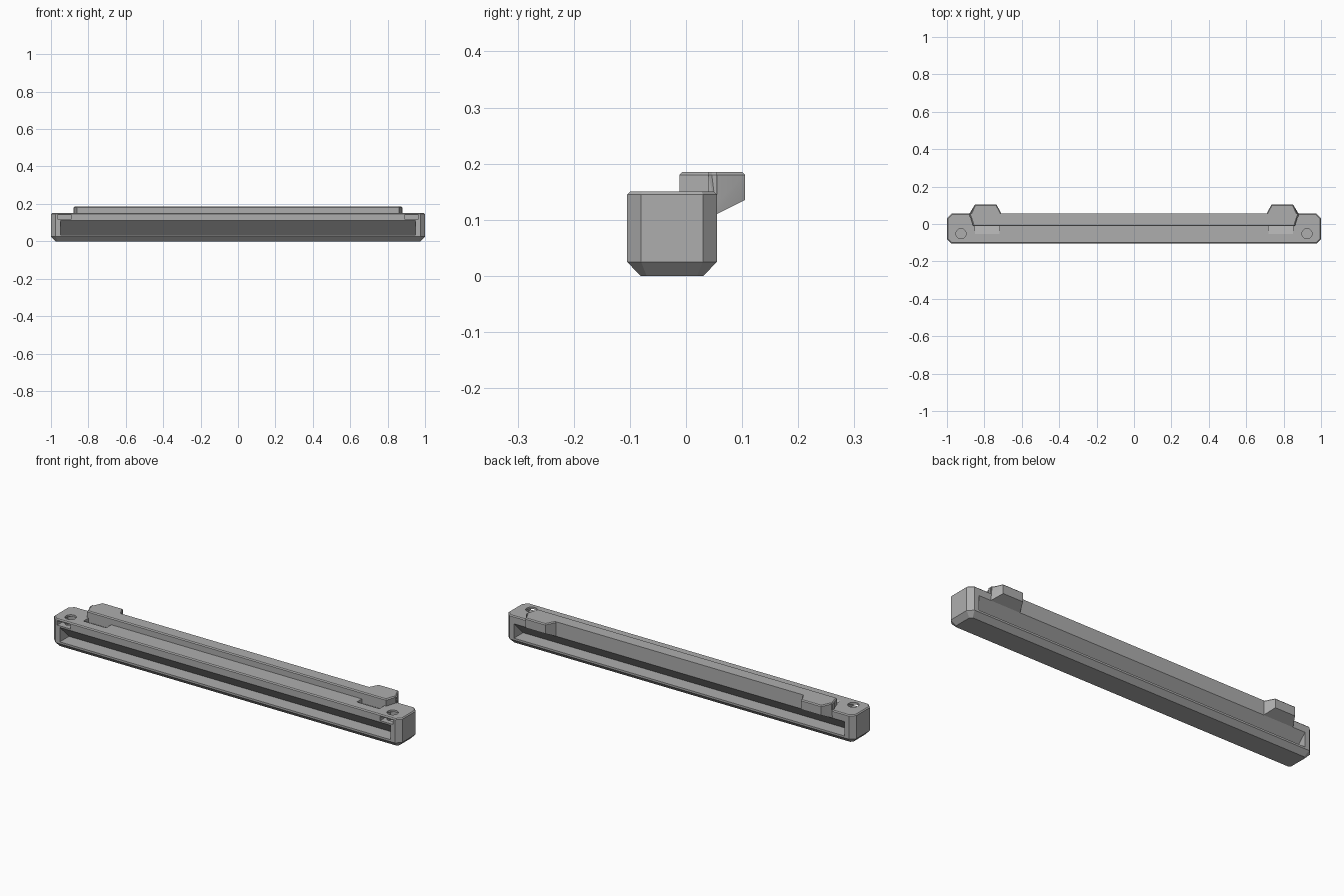
import bpy
import bmesh
import math

cube = bpy.data.objects.get("Cube")
if cube:
    bpy.data.objects.remove(cube, do_unlink=True)

grey = bpy.data.materials.new("plain_grey")
grey.use_nodes = True
colour = (0.42, 0.42, 0.42, 1)
grey.diffuse_color = colour
grey.node_tree.nodes["Principled BSDF"].inputs["Base Color"].default_value = colour


def hull(name, points):
    """Convex solid around a set of points."""
    bm = bmesh.new()
    for p in points:
        bm.verts.new(p)
    bmesh.ops.convex_hull(bm, input=bm.verts[:])
    bmesh.ops.dissolve_limit(bm, angle_limit=0.01, verts=bm.verts[:], edges=bm.edges[:])
    bmesh.ops.recalc_face_normals(bm, faces=bm.faces[:])
    mesh = bpy.data.meshes.new(name)
    bm.to_mesh(mesh)
    bm.free()
    mesh.materials.append(grey)
    obj = bpy.data.objects.new(name, mesh)
    bpy.context.collection.objects.link(obj)
    return obj


def prism(name, profile, x0, x1):
    """Extrude a (y, z) profile along x."""
    return hull(name, [(x, y, z) for x in (x0, x1) for y, z in profile])


def combine(target, tool, operation):
    mod = target.modifiers.new(operation, 'BOOLEAN')
    mod.operation = operation
    mod.solver = 'EXACT'
    mod.object = tool
    bpy.context.view_layer.objects.active = target
    bpy.ops.object.modifier_apply(modifier=mod.name)
    bpy.data.objects.remove(tool, do_unlink=True)


FRONT, BACK, C = -0.105, 0.055, 0.025


def body_ring(z, inset):
    """Rectangle with cut corners."""
    x, y0, y1 = 1 - inset, FRONT + inset, BACK - inset
    c = C - inset * 0.586
    return [(s * px, py, z) for s in (-1, 1)
            for px, py in ((x, y0 + c), (x, y1 - c), (x - c, y0), (x - c, y1))]


# Main bar with chamfered bottom and top edges
body = hull("bar_body", body_ring(0, 0.024) + body_ring(C, 0)
            + body_ring(0.145, 0) + body_ring(0.15, 0.005))

# Long channels on both sides, with ceilings sloping down to a central web
for edge, web in ((FRONT, -0.03), (BACK, -0.02)):
    out = math.copysign(0.02, edge)
    profile = [(edge + out, 0.035), (web, 0.035), (edge, 0.11), (edge + out, 0.11)]
    combine(body, prism("channel_cutter", profile, -0.95, 0.95), 'DIFFERENCE')

# Raised rear ridge
ridge = hull("rear_ridge", [(s * x, y, z) for s in (-1, 1) for x, y, z in (
    (0.88, BACK, 0.13), (0.88, BACK, 0.18), (0.875, BACK, 0.185),
    (0.86, -0.012, 0.13), (0.86, -0.012, 0.18), (0.855, -0.007, 0.185))])

for s in (-1, 1):
    # Rear tab with a sloping underside
    tab = hull("rear_tab", [(s * x, y, z) for x, y, z in (
        (0.702, 0.04, 0.1025), (0.88, 0.04, 0.1025),
        (0.71, BACK, 0.11), (0.88, BACK, 0.11),
        (0.735, 0.105, 0.135), (0.85, 0.105, 0.135),
        (0.735, 0.105, 0.18), (0.85, 0.105, 0.18),
        (0.702, 0.04, 0.18), (0.88, 0.04, 0.18),
        (0.738, 0.1, 0.185), (0.847, 0.1, 0.185),
        (0.707, 0.04, 0.185), (0.875, 0.04, 0.185))])
    combine(ridge, tab, 'UNION')
combine(body, ridge, 'UNION')

for s in (-1, 1):
    # Ramped recess in front of the ridge
    ramp = [(-0.055, 0.1505), (-0.012, 0.128), (-0.012, 0.1505)]
    combine(body, prism("ramp_cutter", ramp, s * 0.72, s * 0.85), 'DIFFERENCE')
    # Nut slot open to the front
    slot = [(FRONT - 0.02, 0.118), (-0.02, 0.118), (-0.02, 0.14), (FRONT - 0.02, 0.14)]
    combine(body, prism("slot_cutter", slot, s * 0.89, s * 0.965), 'DIFFERENCE')
    # Screw hole
    ring = [(0.027 * math.cos(a * math.pi / 12), 0.027 * math.sin(a * math.pi / 12))
            for a in range(24)]
    hole = hull("hole_cutter", [(s * 0.925 + x, -0.052 + y, z)
                                for z in (0.1, 0.2) for x, y in ring])
    combine(body, hole, 'DIFFERENCE')

# Flat faces with crisp edges, smooth only inside the round holes
bpy.ops.object.select_all(action='DESELECT')
body.select_set(True)
bpy.context.view_layer.objects.active = body
bpy.ops.object.shade_smooth_by_angle(angle=math.radians(20))
